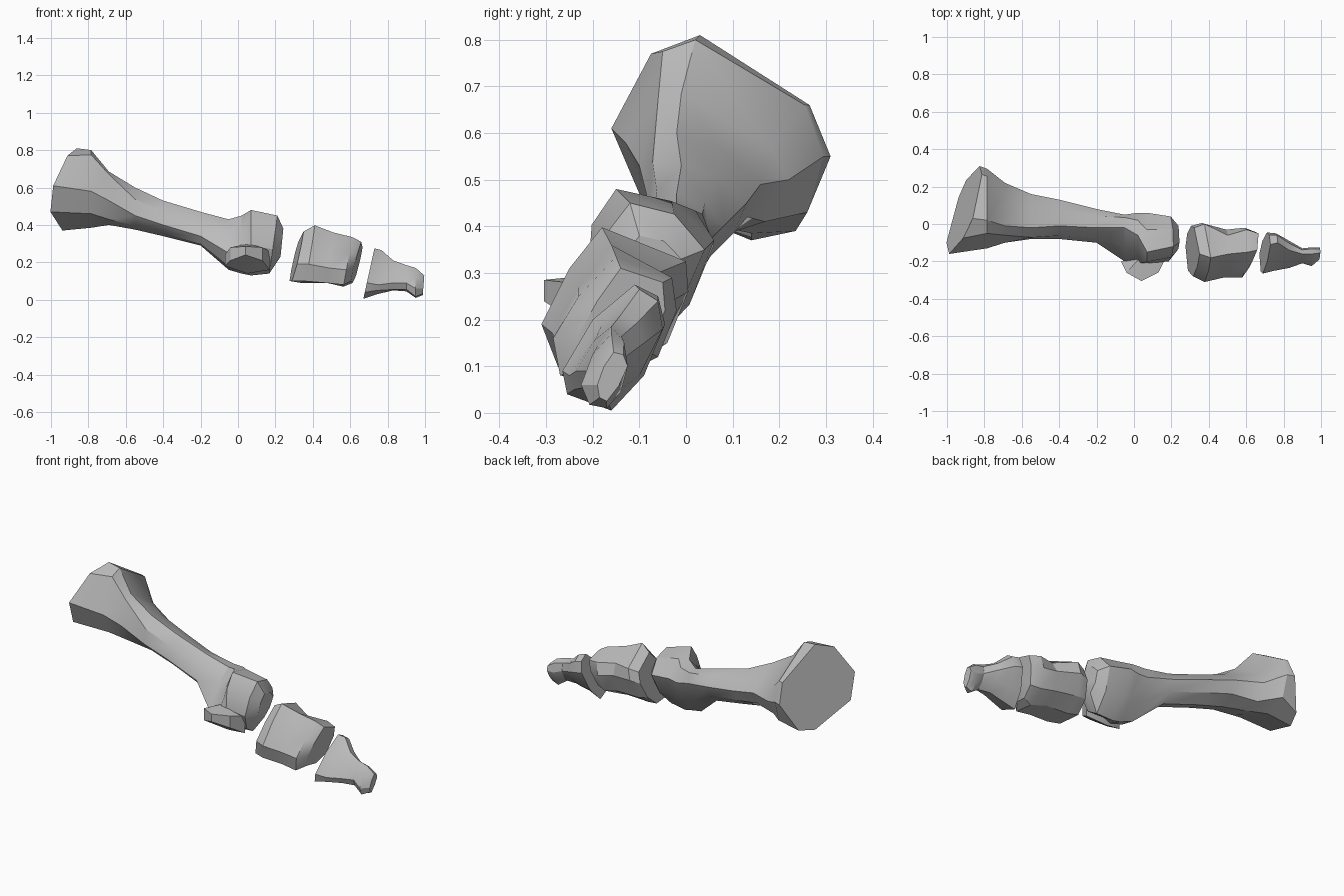
import bpy
import bmesh
import math
from mathutils import Vector

cube = bpy.data.objects.get("Cube")
if cube:
    bpy.data.objects.remove(cube, do_unlink=True)

bone_grey = bpy.data.materials.new("bone_grey")
bone_grey.use_nodes = True
colour = (.5, .5, .5, 1)
bone_grey.diffuse_color = colour
bone_grey.node_tree.nodes["Principled BSDF"].inputs["Base Color"].default_value = colour


def section(x, *points, bulge=1.27, turn=0, lean=0):
    """Eight-sided cross-section from (y, z) points, starting at the front and
    going over the top. Four points get bulging corners added between them.
    turn and lean slope the cutting plane along y and z."""
    outline = [Vector(p) for p in points]
    centre = sum(outline, Vector((0, 0))) / len(outline)
    if len(outline) == 4:
        rounded = []
        for here, following in zip(outline, outline[1:] + outline[:1]):
            rounded += [here, centre + ((here + following) / 2 - centre) * bulge]
        outline = rounded
    return [Vector((x + turn * (p.x - centre.x) + lean * (p.y - centre.y), p.x, p.y))
            for p in outline]


def finish(name, bm):
    """Turn a bmesh into a shaded object with the bone material."""
    bmesh.ops.recalc_face_normals(bm, faces=bm.faces)
    mesh = bpy.data.meshes.new(name)
    bm.to_mesh(mesh)
    bm.free()
    mesh.materials.append(bone_grey)
    obj = bpy.data.objects.new(name, mesh)
    bpy.context.collection.objects.link(obj)
    bpy.ops.object.select_all(action="DESELECT")
    obj.select_set(True)
    bpy.context.view_layer.objects.active = obj
    bpy.ops.object.shade_smooth_by_angle(angle=math.radians(30))


def loft(name, sections):
    """Skin a row of cross-sections and close both ends."""
    bm = bmesh.new()
    rings = [[bm.verts.new(p) for p in ring] for ring in sections]
    for near, far in zip(rings, rings[1:]):
        for i in range(len(near)):
            j = (i + 1) % len(near)
            bm.faces.new((near[i], near[j], far[j], far[i]))
    bm.faces.new(rings[0])
    bm.faces.new(rings[-1])
    finish(name, bm)


# Long bone: broad slanted base, waisted shaft, rounded head
loft("long_bone", [
    section(-.905, (-.16, .61), (-.075, .77), (.03, .81), (.265, .66),
            (.31, .55), (.235, .39), (.14, .37), (-.1, .47), turn=.38, lean=.27),
    section(-.785, (-.13, .58), (-.05, .775), (.02, .8), (.255, .66),
            (.295, .55), (.26, .43), (.14, .385), (-.08, .46)),
    section(-.69, (-.1, .53), (-.06, .67), (-.01, .685), (.18, .57),
            (.22, .5), (.17, .41), (.07, .4), (-.05, .43)),
    section(-.55, (-.08, .45), (-.02, .6), (.16, .49), (.06, .375)),
    section(-.4, (-.08, .4), (-.01, .53), (.13, .45), (.04, .34)),
    section(-.2, (-.1, .34), (-.02, .47), (.08, .4), (0, .29)),
    section(-.05, (-.2, .25), (-.02, .43), (.05, .37), (-.07, .16)),
    section(.02, (-.21, .25), (-.06, .45), (.06, .36), (-.09, .14)),
    section(.07, (-.21, .29), (-.15, .48), (.06, .37), (-.09, .13)),
    section(.19, (-.2, .27), (-.12, .45), (.04, .35), (-.1, .14), lean=.14),
    section(.235, (-.14, .28), (-.1, .38), (-.01, .33), (-.08, .23), lean=.1),
])

# Small knuckle on the front of the head, its underside running back to the bone
bm = bmesh.new()
for x, y, low, high in [(-.07, -.2, .18, .24), (-.04, -.26, .21, .28), (.04, -.305, .24, .285),
                        (.13, -.26, .21, .28), (.17, -.18, .16, .26), (.05, -.16, .14, .3)]:
    for z in (low, high):
        bm.verts.new((x, y, z))
hull = bmesh.ops.convex_hull(bm, input=bm.verts)
bmesh.ops.delete(bm, geom=hull["geom_interior"], context="VERTS")
finish("front_knuckle", bm)

# Middle bone: blocky, flat sloping front, both ends leaning with the toe
loft("middle_bone", [
    section(.31, (-.28, .19), (-.23, .29), (-.16, .365), (-.02, .31),
            (-.01, .25), (-.05, .16), (-.12, .1), (-.25, .1), turn=-.1, lean=.27),
    section(.37, (-.31, .19), (-.25, .31), (-.18, .398), (0, .325),
            (.005, .26), (-.04, .15), (-.13, .09), (-.275, .1), turn=-.1, lean=.22),
    section(.49, (-.285, .17), (-.23, .27), (-.16, .36), (-.06, .3),
            (-.03, .24), (-.06, .14), (-.14, .09), (-.265, .09), lean=.12),
    section(.585, (-.285, .16), (-.23, .25), (-.15, .335), (-.03, .29),
            (-.02, .22), (-.06, .12), (-.16, .07), (-.27, .08), lean=.18),
    section(.635, (-.235, .16), (-.19, .24), (-.14, .31), (-.05, .28),
            (-.045, .22), (-.08, .13), (-.15, .09), (-.22, .1), turn=.15, lean=.2),
])

# Tip bone: flared socket, narrow neck, small rounded tuft
loft("tip_bone", [
    section(.7, (-.265, .09), (-.2, .2), (-.11, .275), (-.06, .25),
            (-.045, .19), (-.09, .08), (-.16, .005), (-.255, .04), lean=.22),
    section(.755, (-.25, .08), (-.18, .19), (-.1, .265), (-.06, .24),
            (-.05, .18), (-.1, .08), (-.17, .03), (-.24, .05), lean=.1),
    section(.83, (-.235, .09), (-.14, .21), (-.09, .15), (-.17, .05)),
    section(.9, (-.21, .09), (-.16, .185), (-.13, .12), (-.18, .045)),
    section(.95, (-.225, .06), (-.16, .17), (-.125, .1), (-.17, .01), 
            bulge=1.35),
    section(.992, (-.19, .06), (-.155, .13), (-.125, .1), (-.17, .025), lean=.08),
])
